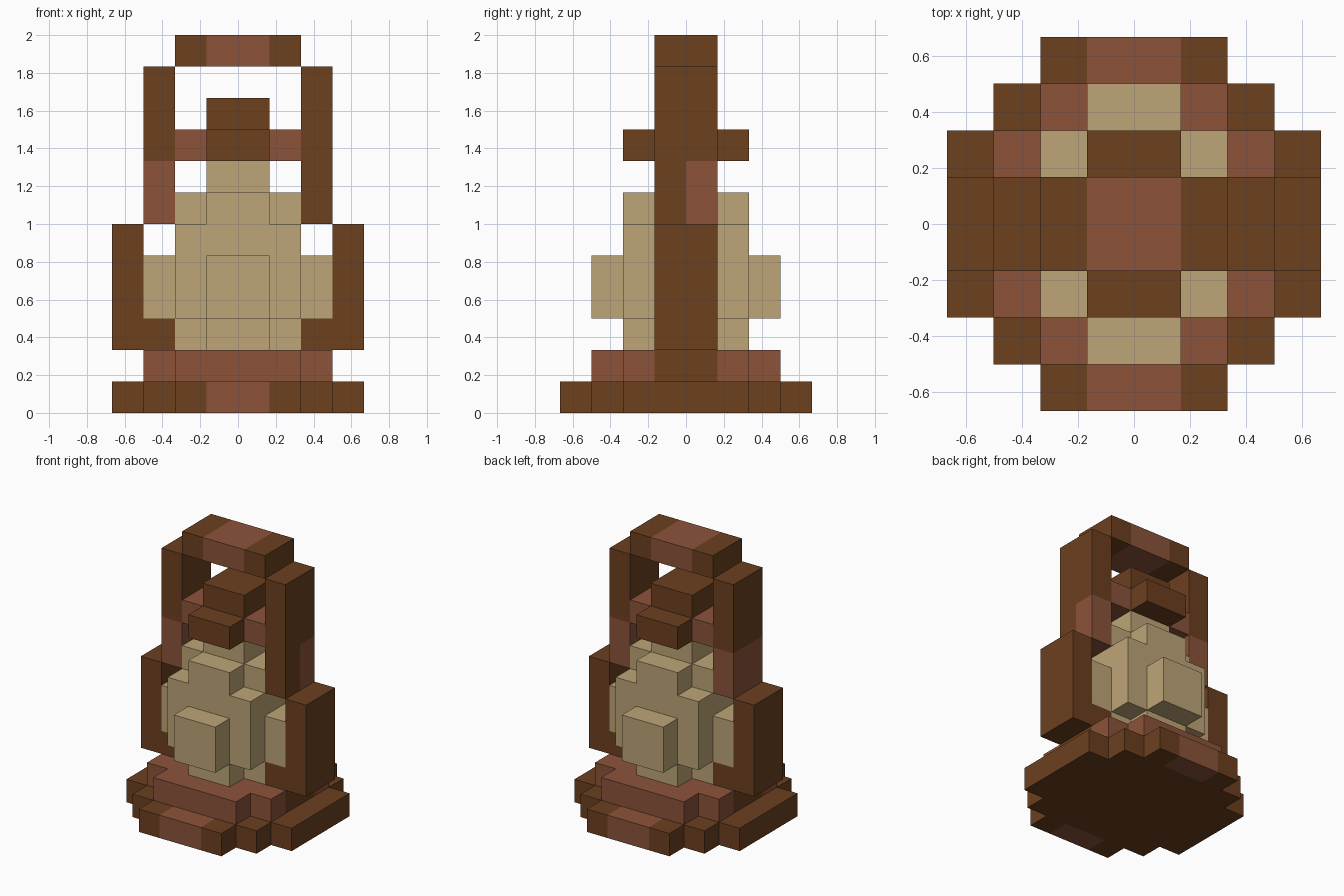
import bpy
import bmesh

old = bpy.data.objects.get("Cube")
if old:
    bpy.data.objects.remove(old, do_unlink=True)

U = 1 / 6  # one block


def make_material(name, rgb):
    mat = bpy.data.materials.new(name)
    mat.use_nodes = True
    mat.diffuse_color = (*rgb, 1)
    bsdf = next(n for n in mat.node_tree.nodes if n.type == 'BSDF_PRINCIPLED')
    bsdf.inputs["Base Color"].default_value = (*rgb, 1)
    return mat


BROWN = make_material("dark_brown", (0.150, 0.051, 0.0137))
RED = make_material("red_brown", (0.262, 0.087, 0.042))
TAN = make_material("tan", (0.515, 0.381, 0.188))


def add_prism(bm, outline, z0, z1):
    """Extrude a counter-clockwise outline, given in blocks, from z0 to z1."""
    low = [bm.verts.new((x * U, y * U, z0 * U)) for x, y in outline]
    high = [bm.verts.new((x * U, y * U, z1 * U)) for x, y in outline]
    bm.faces.new(low[::-1])
    bm.faces.new(high)
    n = len(outline)
    for i in range(n):
        j = (i + 1) % n
        bm.faces.new((low[i], low[j], high[j], high[i]))


def stepped(corners):
    """Turn the corners of one quarter into a symmetric stepped outline."""
    quarter = []
    for i, (x, y) in enumerate(corners):
        quarter.append((x, y))
        if i + 1 < len(corners):
            quarter.append((corners[i + 1][0], y))
    half = quarter + [(-x, y) for x, y in reversed(quarter)]
    return half + [(-x, -y) for x, y in half]


def rect(x0, x1, y0, y1):
    return [(x0, y0), (x1, y0), (x1, y1), (x0, y1)]


def part(name, mat, *prisms):
    bm = bmesh.new()
    for outline, z0, z1 in prisms:
        add_prism(bm, outline, z0, z1)
    mesh = bpy.data.meshes.new(name)
    bm.to_mesh(mesh)
    bm.free()
    mesh.materials.append(mat)
    obj = bpy.data.objects.new(name, mesh)
    bpy.context.collection.objects.link(obj)
    return obj


# Stepped base with a two-tone lip at the front and back
part("base", BROWN, (stepped([(4, 2), (3, 3)]), 0, 1))
for end, y0, y1 in (("front", -4, -3), ("back", 3, 4)):
    part(f"{end}_lip_middle", RED, (rect(-1, 1, y0, y1), 0, 1))
    part(f"{end}_lip_ends", BROWN,
         (rect(-2, -1, y0, y1), 0, 1), (rect(1, 2, y0, y1), 0, 1))

# Plinth, notched at the sides for the frame
part("plinth", RED, (stepped([(2, 1), (3, 2), (2, 3)]), 1, 2))

# Rounded body built up in stepped layers, with a neck
part("body", TAN,
     (stepped([(2, 1), (1, 2)]), 2, 3),
     (stepped([(3, 1), (2, 2), (1, 3)]), 3, 5),
     (stepped([(2, 2)]), 5, 6),
     (stepped([(2, 1), (1, 2)]), 6, 7),
     (stepped([(1, 1)]), 7, 8))

# Cap with its front and back brims
part("cap", BROWN, (stepped([(1, 2)]), 8, 9), (stepped([(1, 1)]), 9, 10))

# Side frames: foot, outer arm, post and the bracket holding the cap
for side, s in (("left", 1), ("right", -1)):
    def span(a, b, y0=-1, y1=1):
        return rect(min(a * s, b * s), max(a * s, b * s), y0, y1)

    part(f"{side}_frame_foot", BROWN, (span(2, 3), 1, 3))
    part(f"{side}_arm", BROWN, (span(3, 4), 2, 6))
    part(f"{side}_post", BROWN, (span(2, 3), 8, 11))
    part(f"{side}_cap_bracket", RED, (span(1, 2), 8, 9))

# Lower posts: the left one is red only in its back half
part("left_post_lower_front", BROWN, (rect(2, 3, -1, 0), 6, 8))
part("left_post_lower_back", RED, (rect(2, 3, 0, 1), 6, 8))
part("right_post_lower", RED, (rect(-3, -2, -1, 1), 6, 8))

# Handle bar across the top
part("handle_middle", RED, (stepped([(1, 1)]), 11, 12))
part("handle_ends", BROWN,
     (rect(-2, -1, -1, 1), 11, 12), (rect(1, 2, -1, 1), 11, 12))
